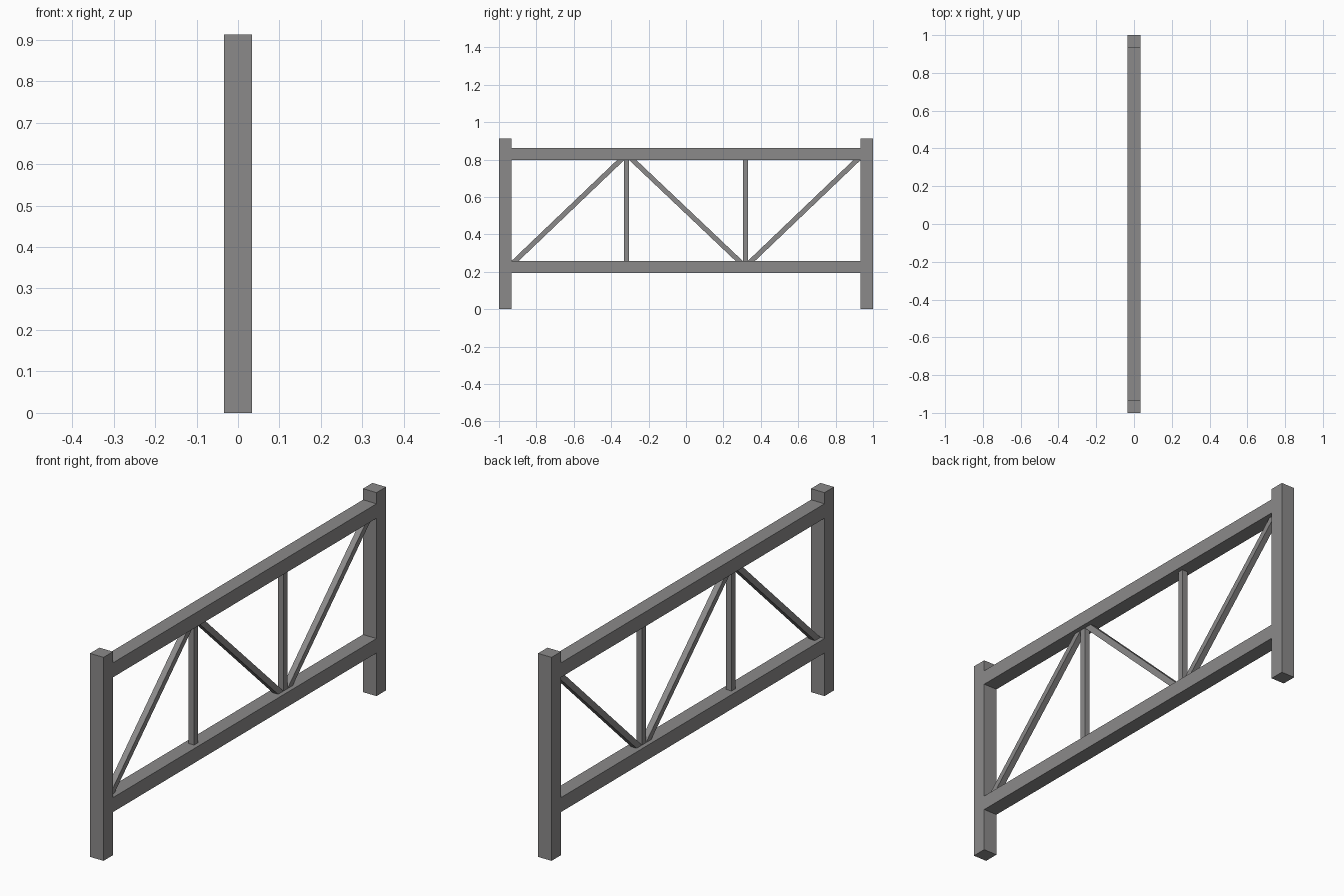
import bpy, bmesh

if "Cube" in bpy.data.objects:
    bpy.data.objects.remove(bpy.data.objects["Cube"])

grey = bpy.data.materials.new("steel grey")
grey.diffuse_color = (0.26, 0.255, 0.255, 1)
grey.use_nodes = True
grey.node_tree.nodes["Principled BSDF"].inputs["Base Color"].default_value = grey.diffuse_color

H = 0.0335    # half width of the heavy square tube
T = 0.0135    # half width of the thin square bar
TOP = 0.912
LOW, HIGH = 0.258, 0.797   # clear opening between the rails


def prism(name, profile, half_x):
    """Extrude a (y, z) outline along x, centred on x = 0."""
    bm = bmesh.new()
    face = bm.faces.new([bm.verts.new((-half_x, y, z)) for y, z in profile])
    new = bmesh.ops.extrude_face_region(bm, geom=[face])["geom"]
    verts = [v for v in new if isinstance(v, bmesh.types.BMVert)]
    bmesh.ops.translate(bm, verts=verts, vec=(2 * half_x, 0, 0))
    bmesh.ops.recalc_face_normals(bm, faces=bm.faces)
    me = bpy.data.meshes.new(name)
    bm.to_mesh(me)
    bm.free()
    me.materials.append(grey)
    bpy.context.collection.objects.link(bpy.data.objects.new(name, me))


def bar(name, y0, y1, z0, z1, half_x):
    prism(name, [(y0, z0), (y1, z0), (y1, z1), (y0, z1)], half_x)


# End posts and thin uprights
for side, s in (("front", -1), ("back", 1)):
    yc = s * (1 - H)
    bar(side + "_post", yc - H, yc + H, 0, TOP, H)
    yc = s * 0.317
    bar(side + "_upright", yc - T, yc + T, LOW, HIGH, T)

# Horizontal rails
inner = 1 - 2 * H
bar("lower_rail", -inner, inner, LOW - 0.065, LOW, H)
bar("upper_rail", -inner, inner, HIGH, HIGH + 0.065, H)

# Diagonal braces, cut level where they meet the rails
W = 0.0385
for name, yb, yt in (("front_brace", -0.933, -0.3305 - W),
                     ("middle_brace", 0.3035 - W, -0.3035),
                     ("back_brace", 0.3305, 0.933 - W)):
    prism(name, [(yb, LOW), (yb + W, LOW), (yt + W, HIGH), (yt, HIGH)], T)
